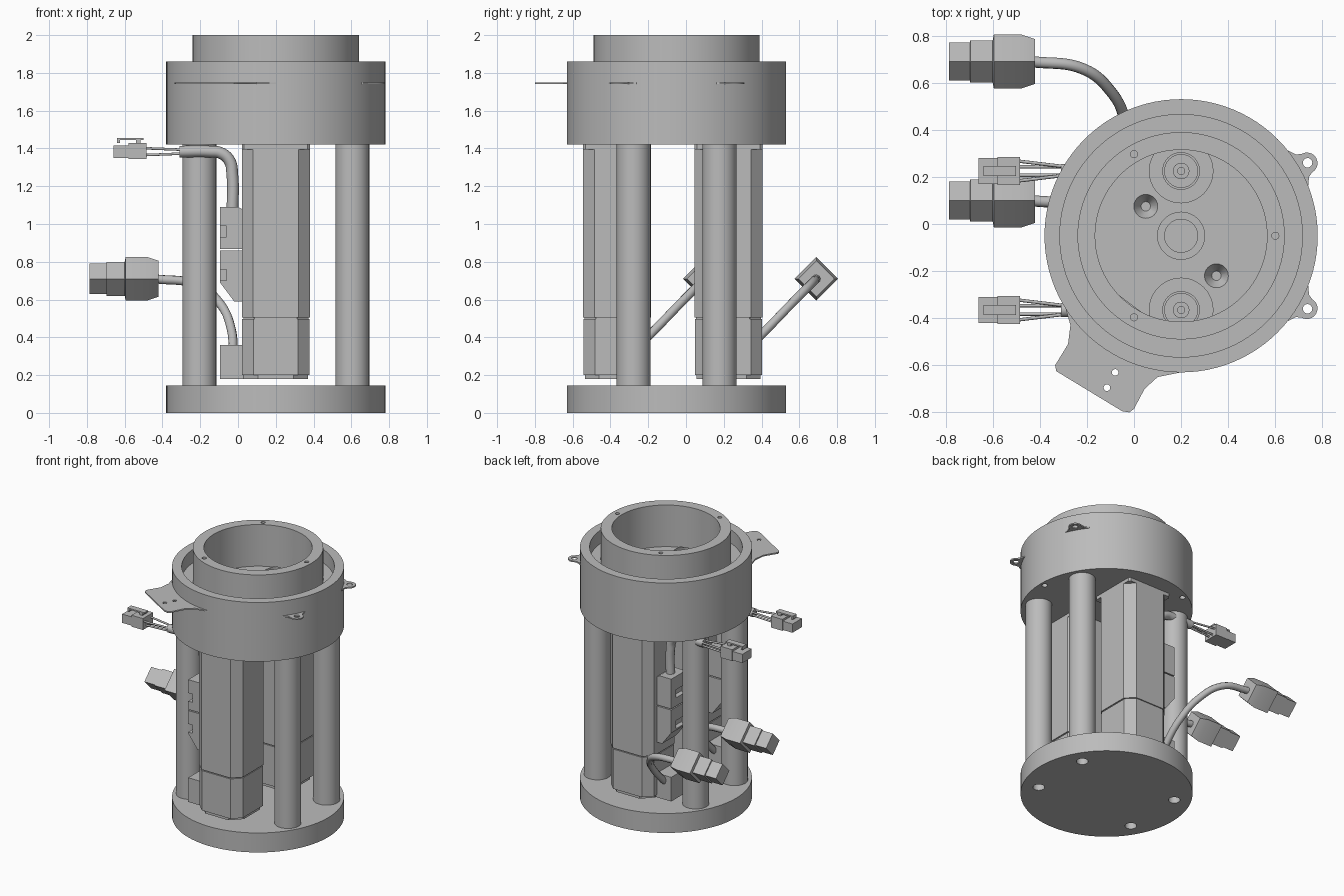
import bpy, bmesh, math
from mathutils import Vector, Matrix

if "Cube" in bpy.data.objects:
    bpy.data.objects.remove(bpy.data.objects["Cube"])

AX, AY = 0.2, -0.05          # main axis of the assembly
MOTOR_Y = (0.225, -0.365)

grey = bpy.data.materials.new("machined_grey")
grey.use_nodes = True
grey.diffuse_color = (0.5, 0.5, 0.5, 1)
grey.node_tree.nodes["Principled BSDF"].inputs["Base Color"].default_value = (0.5, 0.5, 0.5, 1)


def select(ob):
    bpy.ops.object.select_all(action="DESELECT")
    ob.select_set(True)
    bpy.context.view_layer.objects.active = ob


def finish(name, bm):
    bmesh.ops.remove_doubles(bm, verts=bm.verts, dist=1e-5)
    bmesh.ops.recalc_face_normals(bm, faces=bm.faces)
    me = bpy.data.meshes.new(name)
    bm.to_mesh(me)
    bm.free()
    ob = bpy.data.objects.new(name, me)
    bpy.context.collection.objects.link(ob)
    me.materials.append(grey)
    select(ob)
    bpy.ops.object.shade_smooth_by_angle(angle=math.radians(30))
    return ob


def lathe(name, profile, x=AX, y=AY, steps=64):
    """Spin a (radius, z) profile round a vertical axis."""
    bm = bmesh.new()
    vs = [bm.verts.new((r, 0, z)) for r, z in profile]
    es = [bm.edges.new(p) for p in zip(vs, vs[1:])]
    bmesh.ops.spin(bm, geom=vs + es, cent=(0, 0, 0), axis=(0, 0, 1),
                   angle=2 * math.pi, steps=steps, use_duplicate=False)
    bmesh.ops.translate(bm, verts=bm.verts, vec=(x, y, 0))
    return finish(name, bm)


def cylinder(name, r, z0, z1, x, y, steps=32, top=None):
    return lathe(name, [(0, z0), (r, z0), (r if top is None else top, z1), (0, z1)], x, y, steps)


def prism(name, points, a, b, axis="z"):
    """Extrude an outline along z, or an xz outline along y."""
    bm = bmesh.new()
    put = (lambda u, v, w: (u, v, w)) if axis == "z" else (lambda u, v, w: (u, w, v))
    face = bm.faces.new([bm.verts.new(put(u, v, a)) for u, v in points])
    out = bmesh.ops.extrude_face_region(bm, geom=[face])
    moved = [g for g in out["geom"] if isinstance(g, bmesh.types.BMVert)]
    bmesh.ops.translate(bm, verts=moved, vec=put(0, 0, b - a))
    return finish(name, bm)


def box(name, x0, x1, y0, y1, z0, z1):
    return prism(name, [(x0, y0), (x1, y0), (x1, y1), (x0, y1)], z0, z1)


def octagon(x, y, h, c):
    k = h - c
    return [(x + u, y + v) for u, v in ((h, -k), (h, k), (k, h), (-k, h), (-h, k), (-h, -k), (-k, -h), (k, -h))]


def cut(ob, cutters):
    for cutter in cutters:
        mod = ob.modifiers.new("cut", "BOOLEAN")
        mod.operation, mod.solver, mod.object = "DIFFERENCE", "EXACT", cutter
        select(ob)
        bpy.ops.object.modifier_apply(modifier=mod.name)
        bpy.data.objects.remove(cutter)
    select(ob)
    bpy.ops.object.shade_smooth_by_angle(angle=math.radians(30))


def tube(name, points, r):
    """Round cable along a smooth path."""
    cu = bpy.data.curves.new(name, "CURVE")
    cu.dimensions, cu.bevel_depth, cu.bevel_resolution = "3D", r, 3
    cu.use_fill_caps = True
    sp = cu.splines.new("BEZIER")
    sp.bezier_points.add(len(points) - 1)
    for bp, co in zip(sp.bezier_points, points):
        bp.co = co
        bp.handle_left_type = bp.handle_right_type = "AUTO"
    ob = bpy.data.objects.new(name, cu)
    bpy.context.collection.objects.link(ob)
    select(ob)
    bpy.ops.object.convert(target="MESH")
    ob = bpy.context.object
    ob.data.materials.clear()
    ob.data.materials.append(grey)
    bpy.ops.object.shade_smooth_by_angle(angle=math.radians(40))


def around(r, degrees):
    a = math.radians(degrees)
    return AX + r * math.cos(a), AY + r * math.sin(a)


# Base disc, pillars and the bolt holes under them
pillars = [(AX + sx * 0.405, AY + sy * 0.2275) for sx in (-1, 1) for sy in (-1, 1)]
base = lathe("base_disc", [(0, 0), (0.58, 0), (0.58, 0.145), (0, 0.145)], steps=96)
cut(base, [cylinder("hole", 0.04, -0.05, 0.1, x, y) for x, y in pillars])
for x, y in pillars:
    cylinder("pillar", 0.09, 0.14, 1.43, x, y, 40)

# Upper housing: outer wall, ring gap, inner tube and recessed floor
housing = lathe("upper_housing", [
    (0, 1.42), (0.58, 1.42), (0.58, 1.86), (0.515, 1.86), (0.515, 1.76), (0.44, 1.76),
    (0.44, 2), (0.365, 2), (0.365, 1.69), (0.1, 1.69), (0.1, 1.67), (0.07, 1.67),
    (0.07, 1.6), (0, 1.6)], steps=96)
cutters = [cylinder("pocket", 0.135, 1.5, 1.69 + 0.004, AX, y, 48) for y in MOTOR_Y]
for x, y in ((0.05, 0.075), (0.35, -0.22)):
    cutters.append(cylinder("countersink", 0.02, 1.64, 1.692, x, y, 24, top=0.052))
for deg in (0, 120, 240):
    cutters.append(cylinder("screw_hole", 0.015, 1.9, 2.05, *around(0.4, deg), 16))
    cutters.append(cylinder("under_hole", 0.02, 1.38, 1.47, *around(0.545, deg), 16))
cut(housing, cutters)

# Thin bracket and two ears on the housing
bracket = prism("side_bracket", [
    (-0.2, -0.2), (-0.29, -0.36), (-0.27, -0.43), (-0.28, -0.51), (-0.335, -0.6), (-0.33, -0.625),
    (-0.05, -0.795), (-0.02, -0.8), (0, -0.785), (0.045, -0.7), (0.1, -0.65), (0.2, -0.63),
    (0.2, -0.5)], 1.74, 1.75)
cut(bracket, [cylinder("hole", 0.014, 1.7, 1.8, x, y, 16) for x, y in ((-0.08, -0.63), (-0.115, -0.695))])
for deg in (30, -30):
    outline = [(0.54, -0.1), (0.575, -0.085), (0.595, -0.055)]
    outline += [(0.617 + 0.045 * math.cos(a), 0.045 * math.sin(a))
                for a in (math.pi * (i / 12 - 0.5) for i in range(13))]
    outline += [(0.595, 0.055), (0.575, 0.085), (0.54, 0.1)]
    spin = Matrix.Rotation(math.radians(deg), 2)
    points = [tuple(spin @ Vector(p) + Vector((AX, AY))) for p in outline]
    ear = prism("mounting_ear", points, 1.74, 1.75)
    cut(ear, [cylinder("hole", 0.02, 1.7, 1.8, *around(0.62, deg), 20)])


def power_plug(y, z):
    """Stepped square plug, turned on its edge."""
    bm = bmesh.new()
    rings = []
    for x, r in ((-0.42, 0.095), (-0.48, 0.115), (-0.595, 0.115), (-0.6, 0.09),
                 (-0.695, 0.09), (-0.697, 0.08), (-0.785, 0.08)):
        rings.append([bm.verts.new((x, y + u * r, z + v * r)) for u, v in ((1, 0), (0, 1), (-1, 0), (0, -1))])
    for a, b in zip(rings, rings[1:]):
        for i in range(4):
            bm.faces.new((a[i], a[i - 1], b[i - 1], b[i]))
    bm.faces.new(rings[0])
    bm.faces.new(rings[-1])
    finish("power_plug", bm)


# Two motors with their sockets, cables and plugs
for y in MOTOR_Y:
    prism("motor_rear_body", octagon(AX, y, 0.178, 0.06), 0.2, 0.496)
    prism("motor_end_cap", octagon(AX, y, 0.17, 0.075), 0.18, 0.2)
    prism("motor_seam", octagon(AX, y, 0.172, 0.06), 0.49, 0.51)
    prism("motor_main_body", octagon(AX, y, 0.18, 0.06), 0.504, 1.4)
    prism("motor_flange", octagon(AX, y, 0.18, 0.012), 1.395, 1.425)
    lathe("motor_shaft", [(0, 1.42), (0.08, 1.42), (0.08, 1.56), (0.07, 1.56), (0.07, 1.54),
                          (0.035, 1.54), (0.035, 1.66), (0.015, 1.66), (0.015, 1.62), (0, 1.62)], AX, y, 32)

    # Side sockets
    w = 0.085
    upper = prism("signal_socket_upper", [(0.03, 0.868), (-0.095, 0.868), (-0.095, 1.09), (0, 1.09), (0.03, 1.075)],
                  y - w, y + w, "y")
    cut(upper, [box("slot", -0.12, -0.06, y - 0.1, y + 0.03, 0.93, 0.99)])
    lower = prism("signal_socket_lower", [(0.03, 0.59), (-0.02, 0.59), (-0.095, 0.69), (-0.095, 0.86), (0.03, 0.86)],
                  y - w, y + w, "y")
    cut(lower, [box("slot", -0.12, -0.06, y - 0.1, y + 0.03, 0.7, 0.76)])
    box("power_socket", -0.095, 0.03, y - w, y + w, 0.18, 0.36)

    # Signal cable, loose wires and clip plug
    tube("signal_cable", [(-0.03, y, 1.05), (-0.03, y, 1.26), (-0.045, y, 1.335), (-0.09, y, 1.375),
                          (-0.15, y, 1.383), (-0.31, y, 1.383)], 0.031)
    for i in (-1, 1):
        for j in (-1, 1):
            tube("signal_wire", [(-0.29, y + i * 0.018, 1.383 + j * 0.01),
                                 (-0.49, y + i * (0.03 + j * 0.012), 1.383 + j * 0.018)], 0.007)
    box("clip_plug_rear", -0.58, -0.485, y - 0.06, y + 0.06, 1.345, 1.43)
    box("clip_plug_front", -0.66, -0.578, y - 0.055, y + 0.055, 1.35, 1.415)
    box("clip_latch", -0.64, -0.5, y - 0.022, y + 0.022, 1.445, 1.455)
    box("clip_latch_post", -0.54, -0.515, y - 0.022, y + 0.022, 1.42, 1.45)
    box("clip_latch_hook", -0.64, -0.625, y - 0.022, y + 0.022, 1.43, 1.45)

    # Power cable leaving on the diagonal
    tube("power_cable", [(-0.03, y + 0.03, 0.27), (-0.035, y + 0.2, 0.44), (-0.1, y + 0.34, 0.585),
                         (-0.22, y + 0.435, 0.68), (-0.44, y + 0.465, 0.71)], 0.024)
    power_plug(y + 0.465, 0.71)
